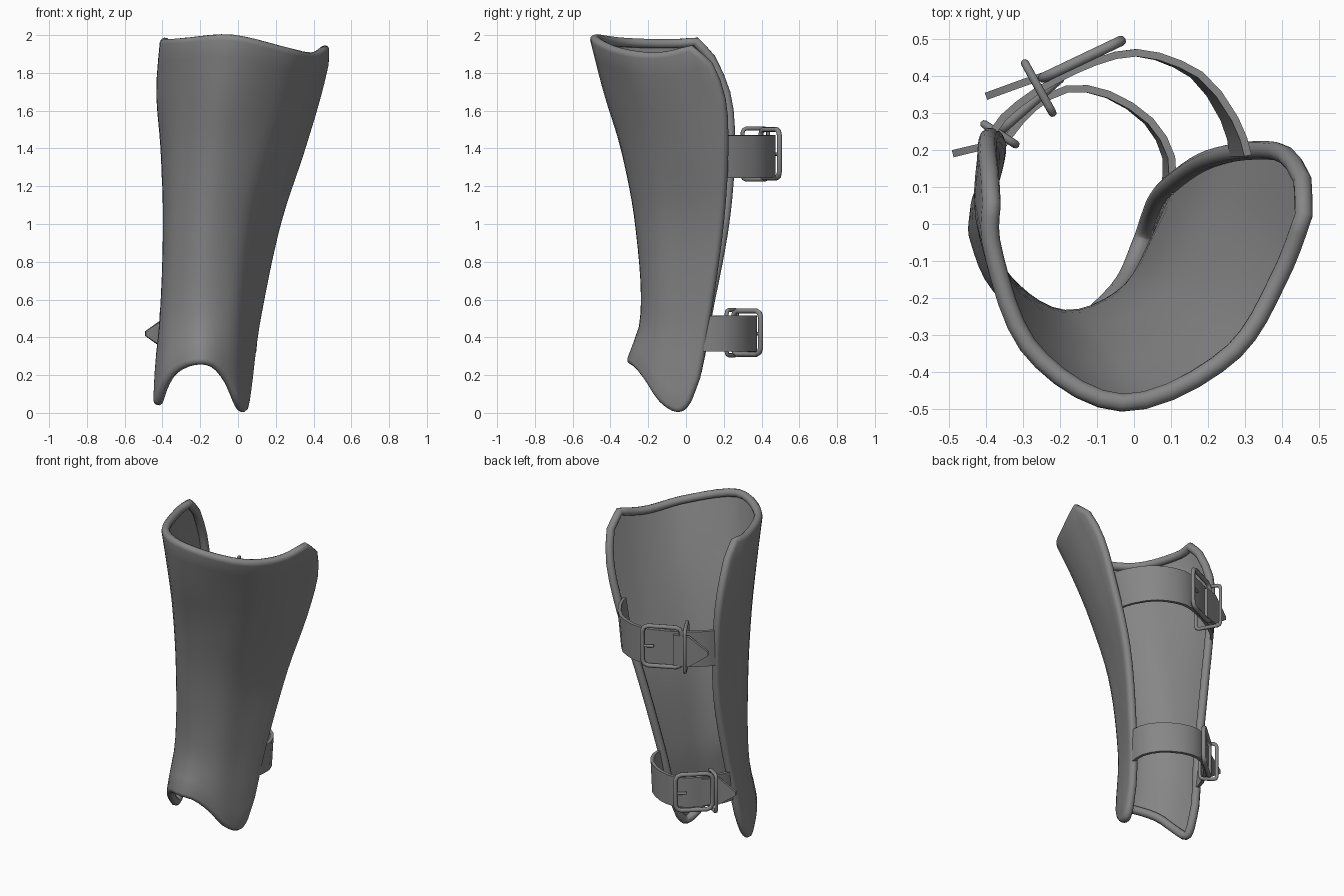
import bpy, bmesh, math
from mathutils import Vector

if "Cube" in bpy.data.objects:
    bpy.data.objects.remove(bpy.data.objects["Cube"])

GREY = bpy.data.materials.new("grey leather and metal")
GREY.diffuse_color = (0.24, 0.24, 0.24, 1)
GREY.use_nodes = True
GREY.node_tree.nodes["Principled BSDF"].inputs["Base Color"].default_value = GREY.diffuse_color


def smooth_at(keys, vals, t):
    """Smooth curve through values (numbers or vectors) at the given keys."""
    n = len(keys)
    i = max(k for k in range(n - 1) if keys[k] <= t or k == 0)

    def slope(k):
        a, b = max(k - 1, 0), min(k + 1, n - 1)
        return (vals[b] - vals[a]) / (keys[b] - keys[a])
    h = keys[i + 1] - keys[i]
    s = min(max((t - keys[i]) / h, 0), 1)
    return (vals[i] * (2*s**3 - 3*s**2 + 1) + slope(i) * (h * (s**3 - 2*s**2 + s))
            + vals[i + 1] * (3*s**2 - 2*s**3) + slope(i + 1) * (h * (s**3 - s**2)))


def add_object(name, data):
    ob = bpy.data.objects.new(name, data)
    data.materials.append(GREY)
    bpy.context.collection.objects.link(ob)
    return ob


def mesh_object(name, bm):
    bmesh.ops.recalc_face_normals(bm, faces=bm.faces)
    me = bpy.data.meshes.new(name)
    bm.to_mesh(me)
    bm.free()
    return add_object(name, me)


def fill_grid(bm, vs):
    for a, b in zip(vs, vs[1:]):
        for i in range(len(a) - 1):
            bm.faces.new((a[i], a[i + 1], b[i + 1], b[i]))


def sheet(name, rows, thickness):
    """Sheet through rows of points, thickened on both sides."""
    bm = bmesh.new()
    fill_grid(bm, [[bm.verts.new(p) for p in row] for row in rows])
    ob = mesh_object(name, bm)
    mod = ob.modifiers.new("thickness", 'SOLIDIFY')
    mod.thickness, mod.offset = thickness, 0


def tube(name, points, radius, closed=True):
    cu = bpy.data.curves.new(name, 'CURVE')
    cu.dimensions = '3D'
    cu.bevel_depth, cu.bevel_resolution, cu.use_fill_caps = radius, 2, True
    sp = cu.splines.new('POLY')
    sp.points.add(len(points) - 1)
    for p, co in zip(sp.points, points):
        p.co = (*co, 1)
    sp.use_cyclic_u = closed
    add_object(name, cu)


# Shell sections: left edge, left side, left front, front, right front, right side, right edge
LEVELS = [0, 0.25, 0.5, 1.0, 1.4, 1.7, 2.0]
SECTIONS = [
    [(-.438, .00), (-.435, -.05), (-.38, -.20), (-.20, -.33), (-.035, -.20), (.03, -.06), (.05, .00)],
    [(-.427, .065), (-.42, -.03), (-.36, -.18), (-.20, -.308), (-.045, -.197), (.035, -.05), (.074, .06)],
    [(-.403, .11), (-.395, -.02), (-.33, -.145), (-.19, -.23), (-.035, -.165), (.048, -.03), (.108, .10)],
    [(-.383, .205), (-.38, .00), (-.32, -.155), (-.17, -.258), (.02, -.182), (.132, .00), (.214, .17)],
    [(-.398, .235), (-.39, .02), (-.31, -.205), (-.12, -.334), (.12, -.235), (.262, -.03), (.345, .195)],
    [(-.410, .21), (-.413, .00), (-.295, -.28), (-.07, -.425), (.215, -.295), (.357, -.09), (.434, .172)],
    [(-.395, .07), (-.39, -.09), (-.285, -.36), (-.03, -.502), (.285, -.40), (.435, -.19), (.503, .03)],
]
U = list(range(7))
BOTTOM_U = [k / 2 for k in range(13)]
BOTTOM = [.13, .075, .07, .135, .215, .268, .285, .264, .18, .075, .03, .04, .10]
TOP = [1.97, 1.955, 1.96, 1.975, 1.905, 1.88, 1.93]


def shell_point(u, z):
    line = [smooth_at(LEVELS, [Vector(s[k]) for s in SECTIONS], z) for k in U]
    p = smooth_at(U, line, u)
    return Vector((p.x, p.y, z))


NU, NV, ROLL = 28, 20, 0.025
rows, inward = [], []
for j in range(NV + 1):
    row, normals = [], []
    for i in range(NU + 1):
        u = 6 * i / NU
        lo, hi = smooth_at(BOTTOM_U, BOTTOM, u), smooth_at(U, TOP, u)
        z = lo + (hi - lo) * j / NV
        du = shell_point(min(u + .05, 6), z) - shell_point(max(u - .05, 0), z)
        dz = shell_point(u, z + .02) - shell_point(u, z - .02)
        normals.append(-du.cross(dz).normalized())
        row.append(shell_point(u, z) - normals[-1] * 0.012)
    rows.append(row)
    inward.append(normals)
# Rounded corners
for j, j2 in ((0, 1), (NV, NV - 1)):
    for i, i2 in ((0, 1), (NU, NU - 1)):
        rows[j][i] = (rows[j2][i] + rows[j][i2]) / 2

# Shell: outer skin, rim rolled inwards, thin inner skin
border = ([(0, i) for i in range(NU)] + [(j, NU) for j in range(NV)]
          + [(NV, i) for i in range(NU, 0, -1)] + [(j, 0) for j in range(NV, 0, -1)])
bm = bmesh.new()
outer = [[bm.verts.new(p) for p in row] for row in rows]
inner = [[bm.verts.new(p + n * 0.007) for p, n in zip(r, ns)] for r, ns in zip(rows, inward)]
fill_grid(bm, outer)
fill_grid(bm, inner)
rolls = []
for k, (j, i) in enumerate(border):
    (ja, ia), (jb, ib) = border[k - 1], border[(k + 1) % len(border)]
    n = inward[j][i]
    out = -(rows[jb][ib] - rows[ja][ia]).cross(n).normalized()
    centre = rows[j][i] + n * ROLL

    def on_roll(deg):
        t = math.radians(deg)
        return centre + (out * math.sin(t) - n * math.cos(t)) * ROLL
    inner[j][i].co = on_roll(315)
    rolls.append([outer[j][i]] + [bm.verts.new(on_roll(d)) for d in range(36, 300, 36)]
                 + [inner[j][i]])
fill_grid(bm, rolls + rolls[:1])
mesh_object("shin_shell", bm)


def strap(name, path, z0, z1, flare, steps=16):
    """Curved band; its first end leans out with the shell towards the top."""
    pts = [Vector(p) for p in path]
    keys = list(range(len(pts)))
    line = [smooth_at(keys, pts, keys[-1] * k / steps) for k in range(steps + 1)]
    lean = [flare * max(0, 1 - 2 * k / steps) for k in range(steps + 1)]
    sheet(name, [[(p.x + s * f, p.y, z) for p, f in zip(line, lean)]
                 for z, s in ((z0, -.5), (z1, .5))], 0.02)


def strap_tail(name, start, mid, tip, z0, z1):
    """Loose end of a strap, cut to a point."""
    zc = (z0 + z1) / 2
    low = [(*start, z0), (*mid, z0), (*tip, zc - .012)]
    high = [(*start, z1), (*mid, z1), (*tip, zc + .012)]
    sheet(name, [low, high], 0.02)


def frame(name, a, b, z0, z1, radius, corner=0.035):
    """Upright rounded rectangle of wire between plan points a and b."""
    a, b = Vector(a), Vector(b)
    width, d = (b - a).length, (b - a).normalized()
    pts = []
    corners = ((width - corner, z1 - corner, 0), (corner, z1 - corner, 90),
               (corner, z0 + corner, 180), (width - corner, z0 + corner, 270))
    for cx, cz, start in corners:
        for k in range(3):
            t = math.radians(start + 45 * k)
            p = a + d * (cx + corner * math.cos(t))
            pts.append((p.x, p.y, cz + corner * math.sin(t)))
    tube(name, pts, radius)


def prong(name, a, b, z):
    tube(name, [(*a, z), (*b, z)], 0.009, closed=False)


# Upper strap with its buckle
strap("upper_strap", [(.288, .185), (.265, .27), (.19, .385), (.10, .44), (0, .463), (-.10, .44),
                      (-.20, .395), (-.29, .34), (-.36, .28), (-.395, .22)], 1.245, 1.47, .04)
strap_tail("upper_strap_tail", (-.20, .415), (-.29, .385), (-.40, .345), 1.26, 1.455)
frame("upper_buckle", (-.245, .395), (-.035, .495), 1.245, 1.5, 0.014)
prong("upper_buckle_prong", (-.04, .495), (-.095, .465), 1.37)
frame("upper_keeper", (-.295, .435), (-.22, .30), 1.235, 1.505, 0.011, 0.02)

# Lower strap with its buckle
strap("lower_strap", [(.09, .08), (.094, .18), (.04, .278), (-.07, .35), (-.18, .365), (-.27, .315),
                      (-.34, .235), (-.385, .16), (-.40, .10)], 0.325, 0.515, .02)
strap_tail("lower_strap_tail", (-.31, .285), (-.385, .215), (-.49, .19), 0.335, 0.505)
frame("lower_buckle", (-.365, .25), (-.20, .395), 0.31, 0.54, 0.014)
prong("lower_buckle_prong", (-.205, .39), (-.25, .352), 0.42)
frame("lower_keeper", (-.405, .27), (-.32, .215), 0.305, 0.545, 0.011, 0.02)

# Turn everything into meshes and shade smoothly with crisp edges
bpy.ops.object.select_all(action='SELECT')
bpy.context.view_layer.objects.active = bpy.context.selected_objects[0]
bpy.ops.object.convert(target='MESH')
bpy.ops.object.shade_smooth_by_angle(angle=math.radians(50))
